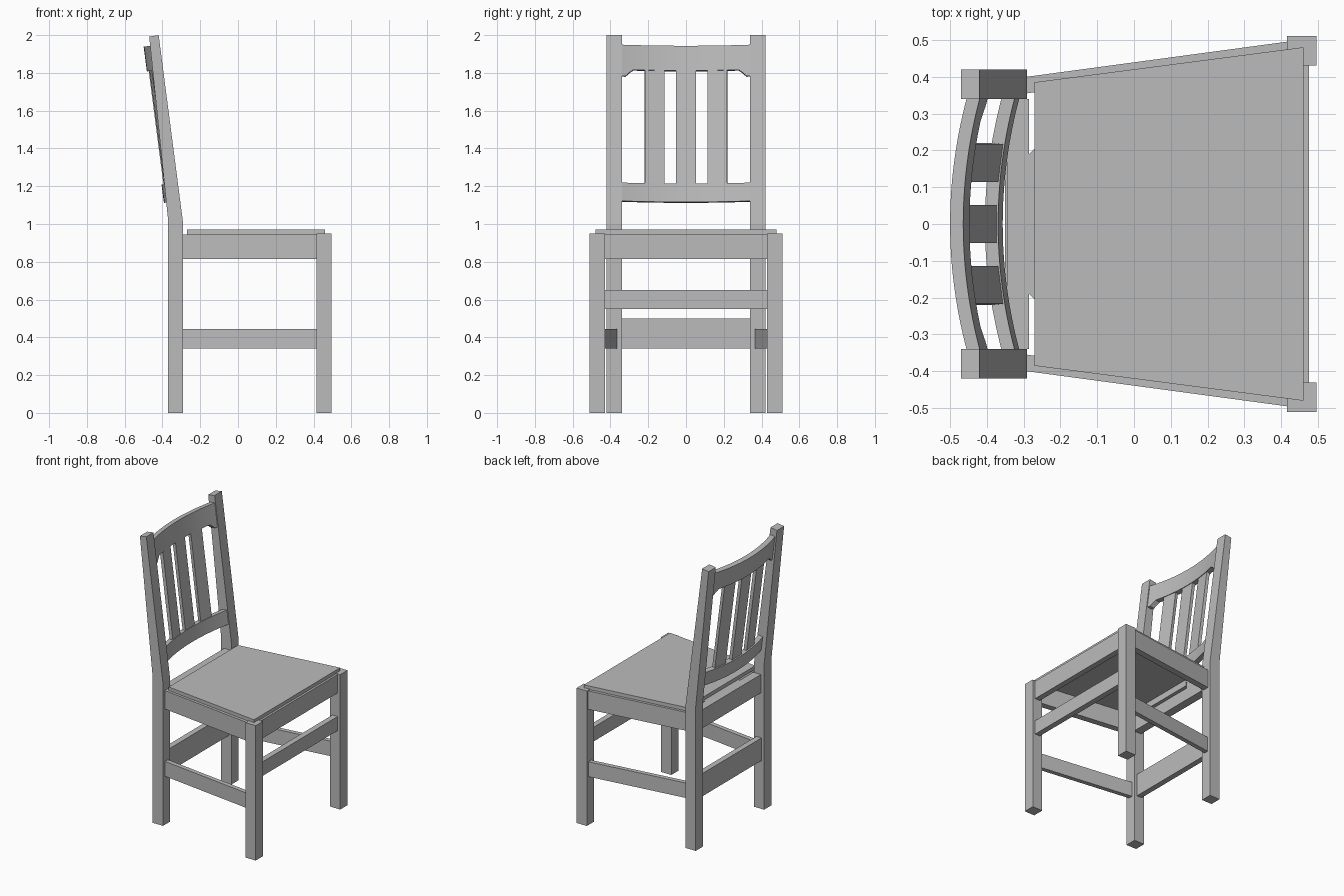
import bpy, bmesh, math
from mathutils import Matrix

cube = bpy.data.objects.get("Cube")
if cube:
    bpy.data.objects.remove(cube, do_unlink=True)

grey = bpy.data.materials.new("plain grey")
grey.use_nodes = True
tone = (0.5, 0.5, 0.5, 1)
grey.diffuse_color = tone
grey.node_tree.nodes["Principled BSDF"].inputs["Base Color"].default_value = tone


def loft(name, sections, matrix=None, smooth=False):
    """Bridge a row of matching outlines and cap both ends."""
    bm = bmesh.new()
    rings = [[bm.verts.new(p) for p in s] for s in sections]
    n = len(rings[0])
    for a, b in zip(rings, rings[1:]):
        for i in range(n):
            j = (i + 1) % n
            bm.faces.new((a[i], a[j], b[j], b[i]))
    bm.faces.new(rings[0])
    bm.faces.new(rings[-1])
    bmesh.ops.recalc_face_normals(bm, faces=bm.faces)
    mesh = bpy.data.meshes.new(name)
    bm.to_mesh(mesh)
    bm.free()
    mesh.materials.append(grey)
    obj = bpy.data.objects.new(name, mesh)
    bpy.context.collection.objects.link(obj)
    if matrix:
        obj.matrix_world = matrix
    if smooth:
        bpy.ops.object.select_all(action='DESELECT')
        obj.select_set(True)
        bpy.context.view_layer.objects.active = obj
        bpy.ops.object.shade_smooth_by_angle(angle=math.radians(30))
    return obj


def prism(name, plan, z0, z1, matrix=None):
    return loft(name, [[(x, y, z) for x, y in plan] for z in (z0, z1)], matrix)


def box(name, x0, x1, y0, y1, z0, z1, matrix=None):
    return prism(name, [(x0, y0), (x1, y0), (x1, y1), (x0, y1)], z0, z1, matrix)


# Legs and side rails, mirrored across the middle
for side, s in (("near", -1), ("far", 1)):
    box(side + "_front_leg", 0.415, 0.495, s * 0.43, s * 0.51, 0, 0.95)
    post = [(-0.37, 0, -0.29, 0), (-0.37, 1.02, -0.29, 1.0), (-0.47, 1.992, -0.42, 2.0)]
    loft(side + "_back_post", [
        [(xb, s * 0.34, zb), (xf, s * 0.34, zf), (xf, s * 0.42, zf), (xb, s * 0.42, zb)]
        for xb, zb, xf, zf in post])
    for part, inner, outer, z0, z1 in (("apron", 0.355, 0.4, 0.815, 0.945),
                                       ("stretcher", 0.365, 0.397, 0.34, 0.445)):
        plan = [(-0.29, s * inner), (0.415, s * (inner + 0.095)),
                (0.415, s * (outer + 0.095)), (-0.29, s * outer)]
        prism(f"{side}_side_{part}", plan, z0, z1)

# Front and back rails
box("front_apron", 0.435, 0.475, -0.43, 0.43, 0.815, 0.945)
box("front_stretcher", 0.435, 0.475, -0.43, 0.43, 0.55, 0.65)
box("back_apron", -0.345, -0.285, -0.34, 0.34, 0.815, 0.945)
box("back_stretcher", -0.35, -0.31, -0.34, 0.34, 0.34, 0.5)
prism("seat_cleat", [(-0.285, -0.19), (-0.26, -0.215), (-0.26, 0.215), (-0.285, 0.19)],
      0.9, 0.945)

# Tapered seat board
prism("seat", [(-0.27, -0.385), (0.46, -0.48), (0.46, 0.48), (-0.27, 0.385)], 0.945, 0.97)

# Leaning backrest, built upright in its own frame
lean = Matrix.Translation((-0.29, 0, 1)) @ Matrix.Rotation(-0.129, 4, 'Y')
HALF, BOW, THICK = 0.34, 0.045, 0.036


def front(y):
    return -0.006 - BOW * (1 - (y / HALF) ** 2)


def curved_rail(name, bottom, top):
    ys = [-HALF + 2 * HALF * i / 34 for i in range(35)]
    loft(name, [[(front(y) - THICK, y, bottom(y)), (front(y), y, bottom(y)),
                 (front(y), y, top), (front(y) - THICK, y, top)] for y in ys],
         lean, True)


def bracket(y):
    t = min(max((abs(y) - 0.295) / 0.025, 0), 1)
    return 0.826 - 0.034 * math.sqrt(t)


curved_rail("lower_back_rail", lambda y: 0.124, 0.222)
curved_rail("top_back_rail", bracket, 0.958)

# Slats turned to follow the curve
for name, y in (("near", -0.165), ("middle", 0), ("far", 0.165)):
    turn = -math.atan(2 * BOW * y / HALF ** 2)
    place = lean @ Matrix.Translation((front(y) - 0.004, y, 0)) @ Matrix.Rotation(turn, 4, 'Z')
    box(name + "_slat", -0.022, 0, -0.052, 0.052, 0.215, 0.83, place)
